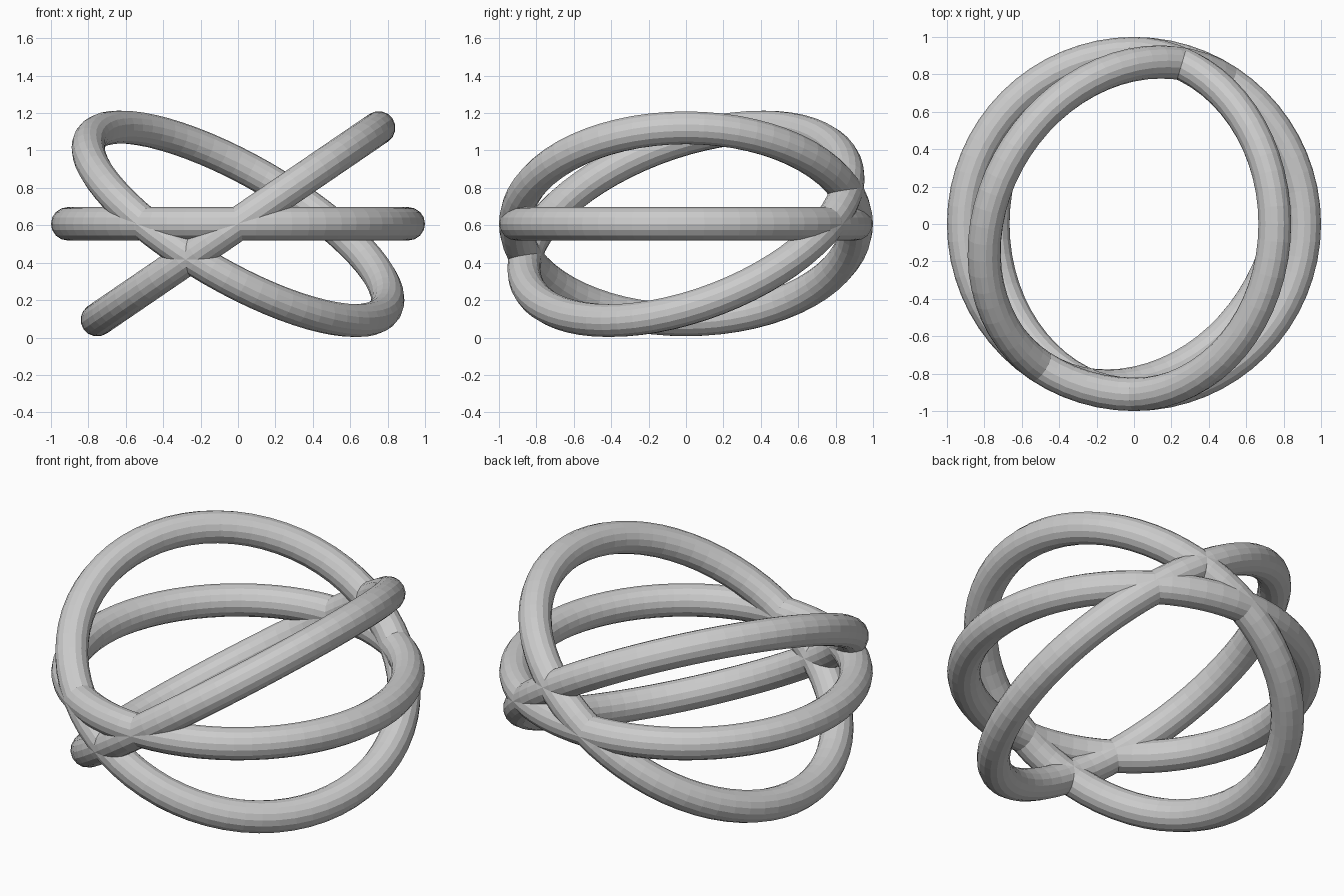
import bpy
from math import radians

if "Cube" in bpy.data.objects:
    bpy.data.objects.remove(bpy.data.objects["Cube"])

R, r, CZ = 0.911, 0.089, 0.608


def ring(name, tilt, turn):
    # one hoop, tilted about y and then turned about z
    bpy.ops.mesh.primitive_torus_add(
        major_radius=R, minor_radius=r, major_segments=64, minor_segments=16,
        location=(0, 0, CZ), rotation=(0, radians(tilt), radians(turn)))
    bpy.context.object.name = name


# three crossing hoops sharing one centre
ring("level_ring", 0, 0)
ring("right_raised_ring", -34.3, 0)
ring("left_raised_ring", 34.6, -33)
